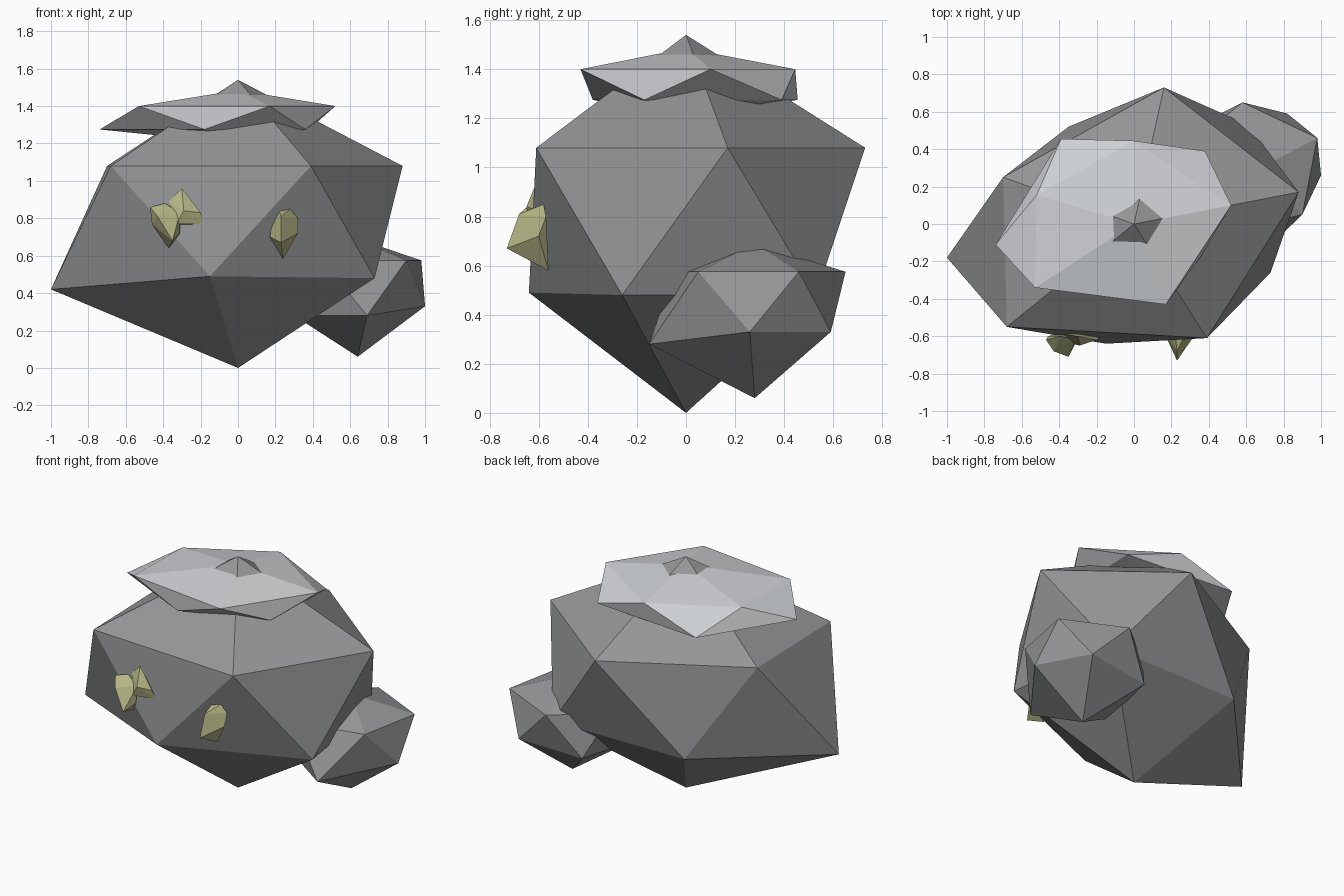
import bpy
import bmesh
from mathutils import Vector

if "Cube" in bpy.data.objects:
    bpy.data.objects.remove(bpy.data.objects["Cube"], do_unlink=True)


def material(name, rgb):
    mat = bpy.data.materials.new(name)
    mat.use_nodes = True
    color = (*rgb, 1)
    mat.diffuse_color = color
    bsdf = mat.node_tree.nodes["Principled BSDF"]
    bsdf.inputs["Base Color"].default_value = color
    bsdf.inputs["Roughness"].default_value = 0.9
    return mat


stone = material("stone grey", (0.30, 0.305, 0.31))
pale = material("pale grey", (0.61, 0.63, 0.65))
moss = material("olive yellow", (0.47, 0.48, 0.24))


def finish(name, bm, mat):
    bmesh.ops.recalc_face_normals(bm, faces=bm.faces[:])
    mesh = bpy.data.meshes.new(name)
    bm.to_mesh(mesh)
    bm.free()
    mesh.materials.append(mat)
    obj = bpy.data.objects.new(name, mesh)
    bpy.context.collection.objects.link(obj)
    return obj


def rock(name, mat, top, upper, lower, bottom):
    """Irregular twenty-sided rock: two poles and two staggered rings of five."""
    bm = bmesh.new()
    t, b = bm.verts.new(top), bm.verts.new(bottom)
    up = [bm.verts.new(p) for p in upper]
    low = [bm.verts.new(p) for p in lower]
    for k in range(5):
        n = (k + 1) % 5
        bm.faces.new((t, up[k], up[n]))
        bm.faces.new((up[k], low[k], up[n]))
        bm.faces.new((low[k], low[n], up[n]))
        bm.faces.new((b, low[n], low[k]))
    return finish(name, bm, mat)


def chip(name, points):
    """Small faceted lump wrapped around a few corner points."""
    bm = bmesh.new()
    for p in points:
        bm.verts.new(Vector(p))
    result = bmesh.ops.convex_hull(bm, input=bm.verts[:])
    loose = [v for v in bm.verts if not v.link_faces]
    bmesh.ops.delete(bm, geom=loose, context="VERTS")
    return finish(name, bm, moss)


def ring(points, z):
    return [(x, y, z) for x, y in points]


# Main boulder; its tip pokes through the cap
rock("body", stone, (0, 0, 1.54),
     ring([(-.68, -.55), (.39, -.61), (.88, .17), (.16, .73), (-.70, .25)], 1.08),
     [(-.15, -.64, .49), (.73, -.26, .48), (.61, .53, .48),
      (-.35, .52, .48), (-1, -.18, .42)],
     (0, 0, 0))

# Flat pale cap
rock("cap", pale, (0, 0, 1.485),
     ring([(-.53, -.34), (.17, -.43), (.52, .10), (0, .445), (-.52, .155)], 1.4),
     ring([(-.18, -.38), (.36, -.17), (.38, .39), (-.39, .455), (-.74, -.11)], 1.275),
     (0, 0, 1.2))

# Side boulder at the back left
rock("side_rock", stone, (.64, .28, .69),
     ring([(.45, -.05), (.90, .05), (.98, .46), (.58, .65), (.27, .40)], .575),
     [(.69, -.15, .28), (1, .26, .33), (.82, .59, .33),
      (.38, .55, .3), (.30, .12, .28)],
     (.64, .28, .06))

# Eye chips on the front
chip("left_eye", [(.23, -.73, .67), (.24, -.56, .58), (.17, -.60, .70),
                  (.32, -.60, .72), (.22, -.59, .84), (.28, -.58, .85),
                  (.32, -.57, .80), (.23, -.68, .81), (.18, -.58, .76)])
chip("right_eye", [(-.47, -.62, .86), (-.39, -.60, .88), (-.31, -.62, .83),
                   (-.31, -.63, .72), (-.37, -.57, .64), (-.35, -.71, .68),
                   (-.43, -.68, .81), (-.46, -.60, .77)])
chip("right_eye_shard", [(-.30, -.60, .96), (-.37, -.59, .89), (-.18, -.60, .77),
                         (-.20, -.62, .83), (-.33, -.64, .77),
                         (-.29, -.65, .84), (-.25, -.56, .76)])
